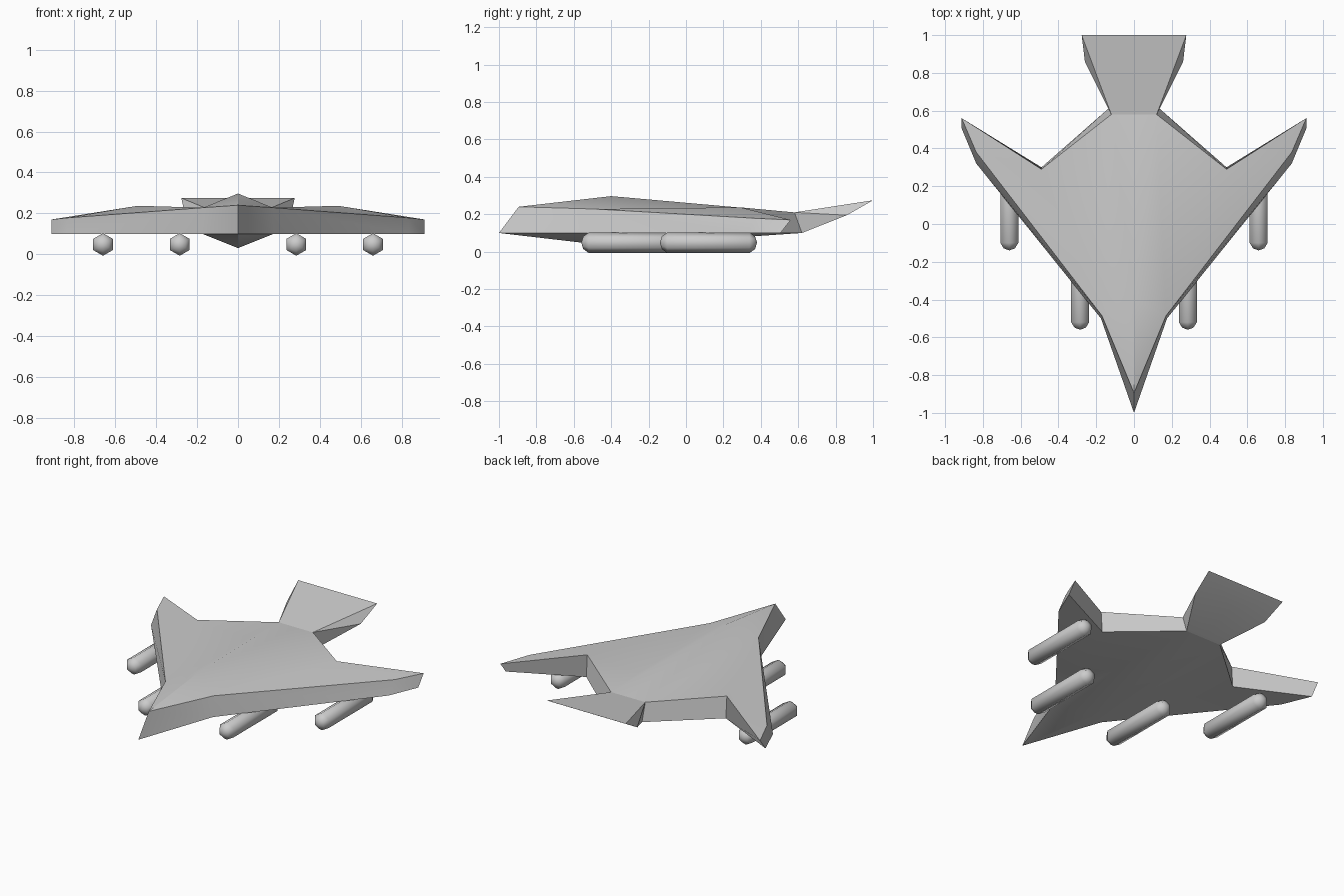
import bpy, bmesh, math
from mathutils import Matrix

if "Cube" in bpy.data.objects:
    bpy.data.objects.remove(bpy.data.objects["Cube"])


def finish(bm, name, angle):
    bmesh.ops.recalc_face_normals(bm, faces=bm.faces[:])
    mesh = bpy.data.meshes.new(name)
    bm.to_mesh(mesh)
    bm.free()
    mesh.shade_smooth()
    if angle:
        mesh.set_sharp_from_angle(angle=math.radians(angle))
    ob = bpy.data.objects.new(name, mesh)
    bpy.context.collection.objects.link(ob)
    return ob


def mirrored_hull(name, points, faces):
    """Build the right half from named corner points, then mirror it across x = 0."""
    bm = bmesh.new()
    v = {k: bm.verts.new(co) for k, co in points.items()}
    for f in faces:
        bm.faces.new([v[k] for k in f.split()])
    bmesh.ops.mirror(bm, geom=bm.verts[:] + bm.edges[:] + bm.faces[:],
                     axis='X', merge_dist=0.0005)
    bmesh.ops.remove_doubles(bm, verts=bm.verts[:], dist=0.0005)
    return finish(bm, name, 30)


# Corners shared by fuselage and tail
rear = {
    "Rear": (0.12, 0.58, 0.21), "RearMid": (0, 0.58, 0.21),
    "rear": (0.125, 0.62, 0.10), "rearmid": (0, 0.62, 0.10),
}

# Fuselage with swept wings: capitals are top corners, lower case bottom corners
hull = {
    "Nose": (0, -0.895, 0.24), "nose": (0, -1.0, 0.10),
    "Peak": (0, -0.40, 0.297), "keel": (0, -0.40, 0.03),
    "Bend": (0.17, -0.485, 0.228), "bend": (0.175, -0.50, 0.10),
    "Edge": (0.835, 0.38, 0.178), "edge": (0.835, 0.32, 0.10),
    "Tip": (0.912, 0.56, 0.17), "tip": (0.912, 0.505, 0.10),
    "Notch": (0.49, 0.29, 0.237), "notch": (0.49, 0.30, 0.10),
    **rear,
}
deck = ["Nose Bend Peak", "Peak Bend Rear", "Peak Rear RearMid",
        "Bend Notch Rear", "Bend Edge Notch", "Edge Tip Notch"]
belly = [f.lower().replace("peak", "keel") for f in deck]
rim = ["Nose", "Bend", "Edge", "Tip", "Notch", "Rear"]
walls = [f"{a} {b} {b.lower()} {a.lower()}" for a, b in zip(rim, rim[1:])]
mirrored_hull("fuselage", hull, deck + belly + walls)

# Flared tail, open where it meets the fuselage
tail = {
    "End": (0.277, 1.0, 0.275), "EndMid": (0, 1.0, 0.275),
    "low": (0.26, 0.86, 0.195), "lowmid": (0, 0.86, 0.195),
    **rear,
}
mirrored_hull("tail", tail, [
    "RearMid Rear End EndMid", "rearmid rear low lowmid",
    "lowmid low End EndMid", "Rear End low", "Rear low rear"])


# Six-sided rounded pods under the wings
def pod(name, x, y, length=0.52, radius=0.058):
    bm = bmesh.new()
    bmesh.ops.create_uvsphere(bm, u_segments=6, v_segments=5, radius=radius)
    for v in bm.verts:
        v.co.z += math.copysign(length / 2 - radius, v.co.z)
    bmesh.ops.rotate(bm, verts=bm.verts[:], matrix=Matrix.Rotation(math.pi / 2, 3, 'X'))
    finish(bm, name, 0).location = (x, y, 0.048)


for side, s in (("right", 1), ("left", -1)):
    pod(f"inner_pod_{side}", s * 0.285, -0.30)
    pod(f"outer_pod_{side}", s * 0.66, 0.12)
